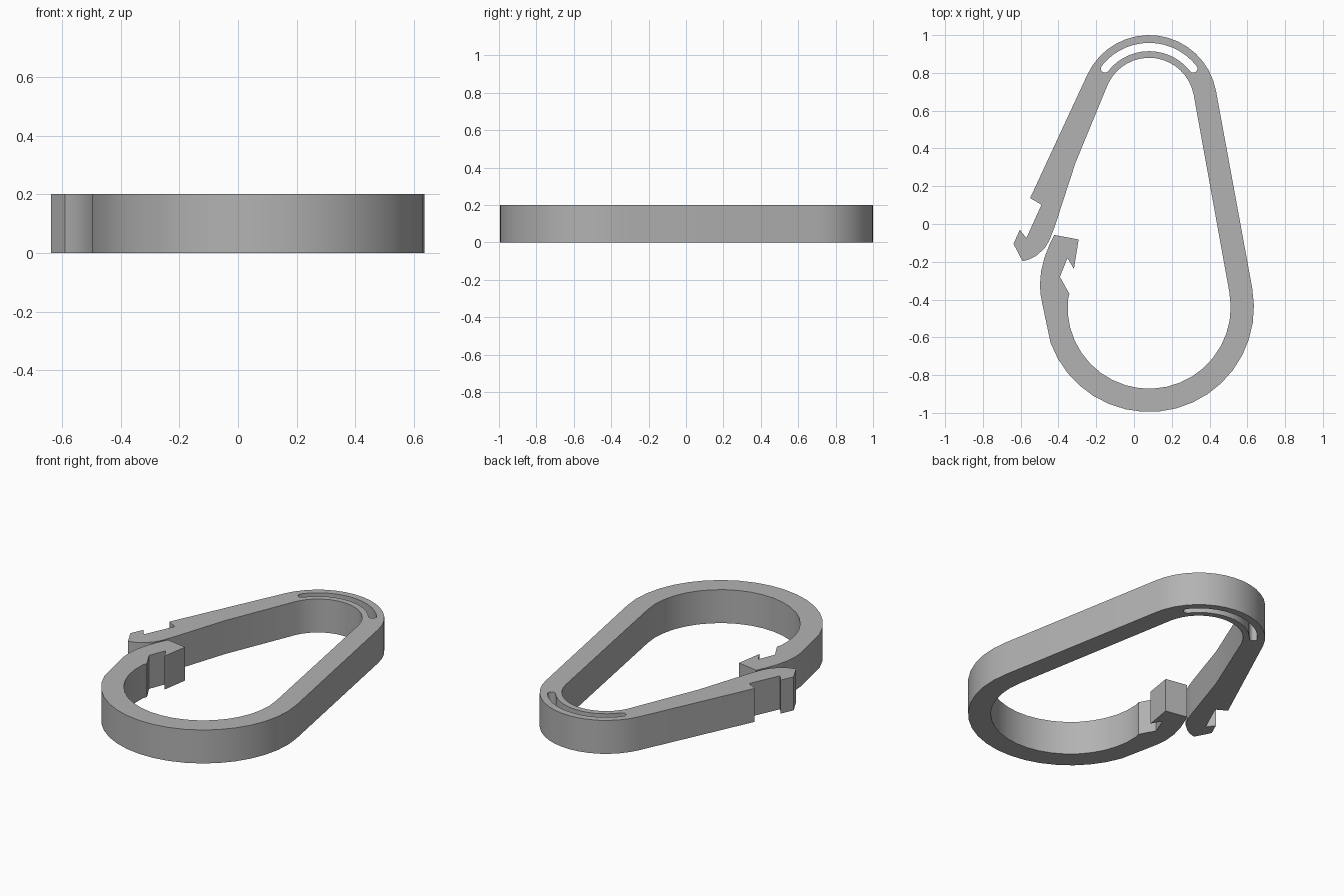
import bpy
import bmesh
from math import sin, cos, radians

cube = bpy.data.objects.get("Cube")
if cube:
    bpy.data.objects.remove(cube, do_unlink=True)

HEIGHT = 0.2
TOP = (0.08, 0.64)       # centre of the small bend
BOTTOM = (0.08, -0.44)   # centre of the large bend


def arc(centre, radius, start, end, steps):
    """Points along a circular arc, angles in degrees."""
    angles = [radians(start + (end - start) * i / steps) for i in range(steps + 1)]
    return [(centre[0] + radius * cos(a), centre[1] + radius * sin(a)) for a in angles]


def plate(name, loops, height, material):
    """Fill an outline with its holes and extrude it upwards."""
    bm = bmesh.new()
    for loop in loops:
        verts = [bm.verts.new((x, y, 0)) for x, y in loop]
        for a, b in zip(verts, verts[1:] + verts[:1]):
            bm.edges.new((a, b))
    bmesh.ops.triangle_fill(bm, use_beauty=True, use_dissolve=False, edges=bm.edges[:])
    extruded = bmesh.ops.extrude_face_region(bm, geom=bm.faces[:], use_keep_orig=True)
    top = [v for v in extruded["geom"] if isinstance(v, bmesh.types.BMVert)]
    bmesh.ops.translate(bm, verts=top, vec=(0, 0, height))
    bmesh.ops.recalc_face_normals(bm, faces=bm.faces[:])
    mesh = bpy.data.meshes.new(name)
    bm.to_mesh(mesh)
    bm.free()
    mesh.materials.append(material)
    obj = bpy.data.objects.new(name, mesh)
    bpy.context.collection.objects.link(obj)
    return obj


grey = bpy.data.materials.new("plain grey")
grey.use_nodes = True
colour = (0.45, 0.45, 0.45, 1)
grey.diffuse_color = colour
grey.node_tree.nodes["Principled BSDF"].inputs["Base Color"].default_value = colour

# Barbed end of the springy arm, from its outer side round to its inner side
arm_hook = [(-0.55, 0.137), (-0.49, 0.102), (-0.57, -0.075), (-0.604, -0.03),
            (-0.638, -0.105), (-0.59, -0.197), (-0.555, -0.188), (-0.52, -0.17),
            (-0.474, -0.13), (-0.447, -0.085), (-0.42, -0.015), (-0.31, 0.323)]

# Catch on the fixed end, from its inner side round to its outer side
catch = [(-0.342, -0.37), (-0.392, -0.28), (-0.352, -0.18), (-0.318, -0.238),
         (-0.293, -0.082), (-0.422, -0.058), (-0.45, -0.115), (-0.473, -0.175),
         (-0.492, -0.25), (-0.498, -0.32), (-0.495, -0.37), (-0.484, -0.43)]

# Whole outline: outer bend, arm, inner bends, catch, large outer bend
outline = (arc(TOP, 0.36, 10.4, 155, 16) + arm_hook
           + arc(TOP, 0.24, 155, 10.4, 16)
           + arc(BOTTOM, 0.432, 10.4, -185, 20) + catch
           + arc(BOTTOM, 0.555, -160, 10.4, 18))

# Round-ended slot that makes the small bend flexible
mid, half = 0.297, 0.022
left_end = arc(TOP, mid, 142, 142, 1)[0]
right_end = arc(TOP, mid, 38, 38, 1)[0]
slot = (arc(TOP, mid + half, 38, 142, 14)
        + arc(left_end, half, 142, 322, 6)[1:-1]
        + arc(TOP, mid - half, 142, 38, 14)
        + arc(right_end, half, 218, 398, 6)[1:-1])

clip = plate("clip_body", [outline, slot], HEIGHT, grey)
bpy.context.view_layer.objects.active = clip
clip.select_set(True)
bpy.ops.object.shade_smooth_by_angle(angle=radians(25))
